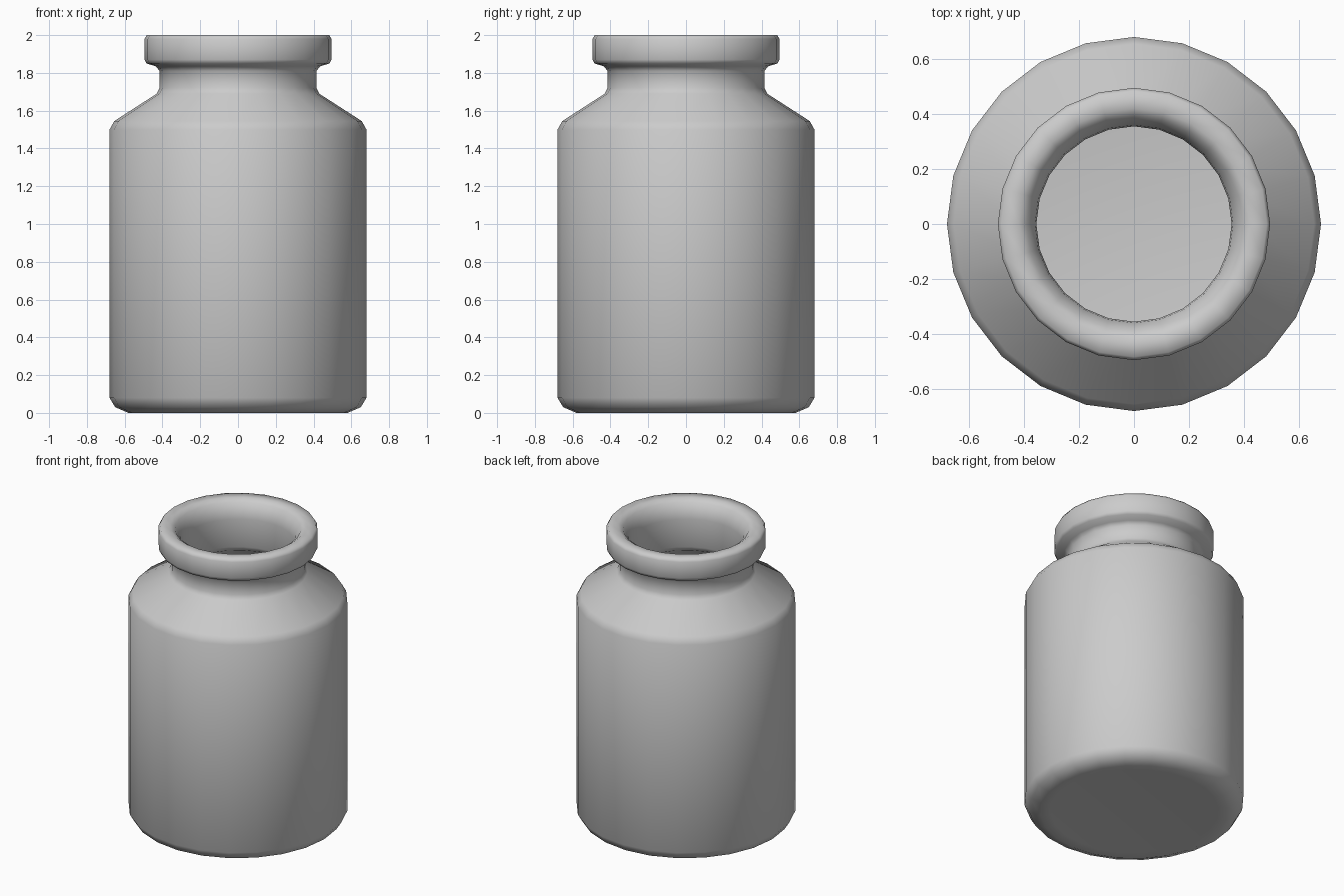
import bpy
import bmesh
import math

SIDES = 24

cube = bpy.data.objects.get("Cube")
if cube:
    bpy.data.objects.remove(cube, do_unlink=True)


def make_material(name, color):
    mat = bpy.data.materials.new(name)
    mat.use_nodes = True
    mat.diffuse_color = color
    mat.node_tree.nodes["Principled BSDF"].inputs["Base Color"].default_value = color
    return mat


def lathe(name, profile, mat):
    """Spin a closed (radius, height) profile around z; its ends lie on the axis."""
    bm = bmesh.new()
    verts = [bm.verts.new((r, 0, z)) for r, z in profile]
    edges = [bm.edges.new(pair) for pair in zip(verts, verts[1:])]
    bmesh.ops.spin(bm, geom=verts + edges, cent=(0, 0, 0), axis=(0, 0, 1),
                   angle=math.tau, steps=SIDES, use_duplicate=False)
    bmesh.ops.remove_doubles(bm, verts=bm.verts, dist=0.0005)
    bmesh.ops.recalc_face_normals(bm, faces=bm.faces)
    for face in bm.faces:
        face.smooth = True
    mesh = bpy.data.meshes.new(name)
    bm.to_mesh(mesh)
    bm.free()
    mesh.materials.append(mat)
    obj = bpy.data.objects.new(name, mesh)
    bpy.context.collection.objects.link(obj)
    return obj


# Outer skin: base, body, shoulder, neck, lip
outer = [(0, 0.005), (0.52, 0.005), (0.58, 0), (0.65, 0.03), (0.68, 0.08),
         (0.68, 1.5), (0.655, 1.545), (0.43, 1.69), (0.415, 1.72),
         (0.415, 1.81), (0.435, 1.835), (0.485, 1.85), (0.495, 1.87),
         (0.495, 1.98), (0.483, 2)]

# Inner skin: mouth, neck, shoulder, walls, floor
inner = [(0.42, 2), (0.39, 1.98), (0.36, 1.92), (0.355, 1.88), (0.355, 1.69),
         (0.37, 1.66), (0.61, 1.5), (0.62, 1.47), (0.62, 0.1),
         (0.6, 0.07), (0.56, 0.06), (0, 0.06)]

lathe("jar", outer + inner, make_material("light grey", (0.6, 0.6, 0.6, 1)))
